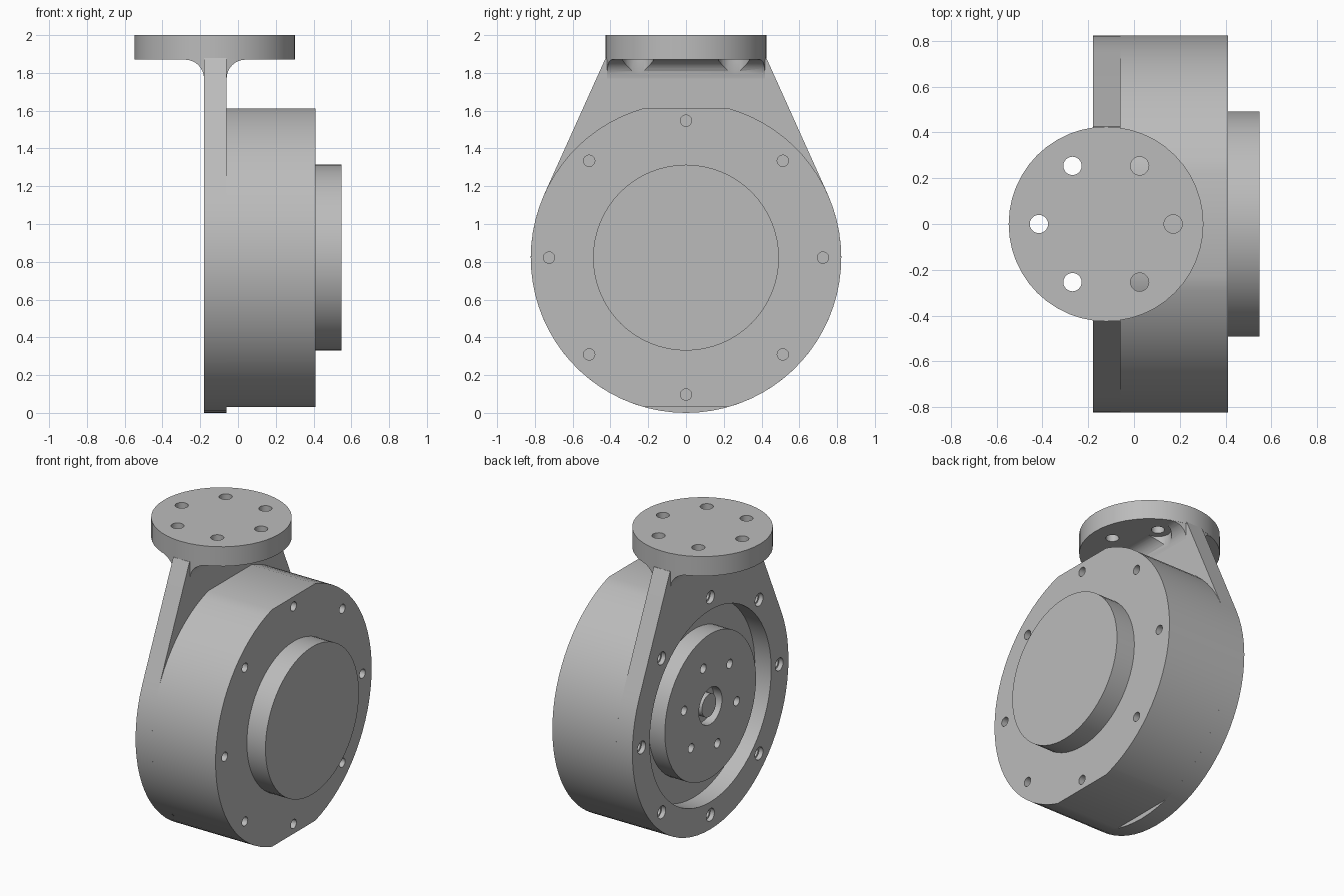
import bpy, bmesh
from math import sin, cos, pi, radians, atan2, acos, hypot
from mathutils import Vector, Matrix

if "Cube" in bpy.data.objects:
    bpy.data.objects.remove(bpy.data.objects["Cube"])

metal = bpy.data.materials.new("grey_metal")
metal.use_nodes = True
GREY = (0.5, 0.5, 0.5, 1)
metal.diffuse_color = GREY
metal.node_tree.nodes["Principled BSDF"].inputs["Base Color"].default_value = GREY

AXIS_Z = 0.822                 # height of the main axis
R = 0.822                      # housing radius
BACK, MID, FACE, END = -0.18, -0.06, 0.41, 0.547
FLANGE_X, FLANGE_R, FLANGE_Z = -0.122, 0.425, 1.87


def make(name, bm):
    bmesh.ops.recalc_face_normals(bm, faces=bm.faces)
    mesh = bpy.data.meshes.new(name)
    bm.to_mesh(mesh)
    bm.free()
    obj = bpy.data.objects.new(name, mesh)
    bpy.context.collection.objects.link(obj)
    mesh.materials.append(metal)
    return obj


def prism(name, points, offset):
    """Extrude a closed outline along a vector."""
    bm = bmesh.new()
    face = bm.faces.new([bm.verts.new(p) for p in points])
    ext = bmesh.ops.extrude_face_region(bm, geom=[face])
    verts = [v for v in ext["geom"] if isinstance(v, bmesh.types.BMVert)]
    bmesh.ops.translate(bm, verts=verts, vec=offset)
    return make(name, bm)


def cylinders(name, spots, r, lo, hi, axis="X", segs=64):
    """Equal cylinders along X (spots are y, z) or Z (spots are x, y)."""
    bm = bmesh.new()
    mid = (lo + hi) / 2
    for a, b in spots:
        if axis == "X":
            m = Matrix.Translation((mid, a, b)) @ Matrix.Rotation(pi / 2, 4, "Y")
        else:
            m = Matrix.Translation((a, b, mid))
        bmesh.ops.create_cone(bm, cap_ends=True, segments=segs, radius1=r,
                              radius2=r, depth=hi - lo, matrix=m)
    return make(name, bm)


def ring(cx, cy, r, n, start=0):
    return [(cx + r * cos(start + 2 * pi * i / n), cy + r * sin(start + 2 * pi * i / n))
            for i in range(n)]


def boolean(obj, cutter, operation="DIFFERENCE"):
    mod = obj.modifiers.new("cut", "BOOLEAN")
    mod.operation, mod.object, mod.solver = operation, cutter, "EXACT"
    bpy.context.view_layer.objects.active = obj
    bpy.ops.object.modifier_apply(modifier=mod.name)
    bpy.data.objects.remove(cutter)


centre = [(0, AXIS_Z)]
bolts = ring(0, AXIS_Z, 0.725, 8)
parts = []

# Housing drum with flats at top and bottom and blind bolt holes
half = acos(0.79 / R)
outline = []
for base in (0, pi):
    for i in range(33):
        a = base - pi / 2 + half + (pi - 2 * half) * i / 32
        outline.append((MID, R * cos(a), AXIS_Z + R * sin(a)))
housing = prism("housing", outline, Vector((FACE - MID, 0, 0)))
boolean(housing, cylinders("cutter", bolts, 0.03, FACE - 0.12, FACE + 0.1, segs=24))
parts.append(housing)

# Round cover on the housing face
parts.append(cylinders("cover", centre, 0.492, FACE - 0.01, END))

# Mounting plate: circle with straight sides tangent up to the flange
dy, dz = FLANGE_R, FLANGE_Z + 0.01 - AXIS_Z
tangent = atan2(dz, dy) - acos(R / hypot(dy, dz))
outline = [(BACK, dy, AXIS_Z + dz), (BACK, -dy, AXIS_Z + dz)]
for i in range(49):
    a = pi - tangent + (pi + 2 * tangent) * i / 48
    outline.append((BACK, R * cos(a), AXIS_Z + R * sin(a)))
plate = prism("mounting_plate", outline, Vector((MID - BACK, 0, 0)))
boolean(plate, cylinders("cutter", centre, 0.64, BACK - 0.1, MID + 0.1))
boolean(plate, cylinders("cutter", bolts, 0.03, BACK - 0.1, MID + 0.1, segs=24))
boolean(plate, cylinders("cutter", bolts, 0.042, BACK - 0.1, BACK + 0.03, segs=24))
parts.append(plate)

# Output disc inside the plate, with bolt holes and a central bore
disc = cylinders("output_disc", centre, 0.48, BACK, MID + 0.01)
holes = ring(0, AXIS_Z, 0.287, 6, radians(15))
boolean(disc, cylinders("cutter", holes, 0.03, BACK - 0.1, BACK + 0.08, segs=24))
boolean(disc, cylinders("cutter", centre, 0.122, BACK - 0.1, BACK + 0.06, segs=32))
parts.append(disc)
parts.append(cylinders("centre_boss", centre, 0.075, BACK + 0.01, BACK + 0.07, segs=32))

# Top flange with six through holes
flange = cylinders("top_flange", [(FLANGE_X, 0)], FLANGE_R, FLANGE_Z, 2, "Z", 48)
holes = ring(FLANGE_X, 0, 0.293, 6)
boolean(flange, cylinders("cutter", holes, 0.04, FLANGE_Z - 0.1, 2.1, "Z", 24))
parts.append(flange)

# Concave fillets joining plate and flange, relieved around the holes
F = 0.1
arc = [(F * (1 - sin(i * pi / 16)), F * (1 - cos(i * pi / 16))) for i in range(9)]
left = [(BACK - u, FLANGE_Z - v) for u, v in arc]
right = [(MID + u, FLANGE_Z - v) for u, v in reversed(arc)]
top = [(MID + F, FLANGE_Z + 0.01), (BACK - F, FLANGE_Z + 0.01)]
fillet = prism("flange_fillet", [(x, -FLANGE_R, z) for x, z in left + right + top],
               Vector((0, 2 * FLANGE_R, 0)))
boolean(fillet, cylinders("cutter", [(FLANGE_X, 0)], FLANGE_R - 0.001, 1.5, 2.1, "Z", 48),
        "INTERSECT")
corner_holes = [h for h in holes if abs(h[1]) > 0.1]
boolean(fillet, cylinders("cutter", corner_holes, 0.082, 1.6, 2.1, "Z", 32))
parts.append(fillet)

# Smooth the round walls, keep the edges sharp
bpy.ops.object.select_all(action="DESELECT")
for part in parts:
    part.select_set(True)
bpy.context.view_layer.objects.active = parts[0]
bpy.ops.object.shade_smooth_by_angle(angle=radians(30))
